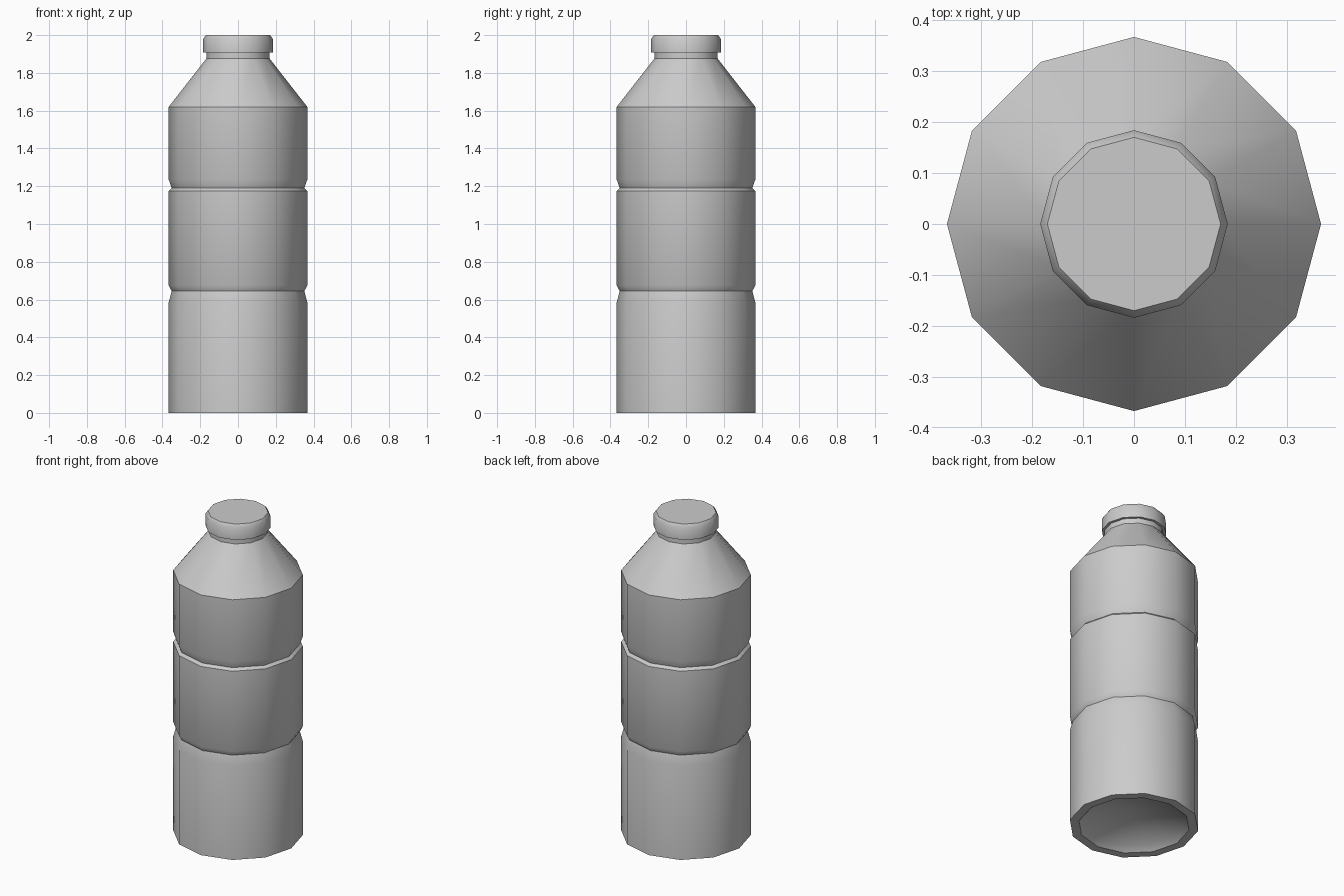
import bpy, bmesh, math

if "Cube" in bpy.data.objects:
    bpy.data.objects.remove(bpy.data.objects["Cube"])

SIDES = 12


def lathe(name, profile):
    """Spin (radius, z) points round z; radius 0 makes a pole, open ends are capped."""
    bm = bmesh.new()
    rings = []
    for r, z in profile:
        if r == 0:
            rings.append([bm.verts.new((0, 0, z))] * SIDES)
        else:
            rings.append([bm.verts.new((r * math.cos(2 * math.pi * i / SIDES),
                                        r * math.sin(2 * math.pi * i / SIDES), z))
                          for i in range(SIDES)])
    for a, b in zip(rings, rings[1:]):
        for i in range(SIDES):
            j = (i + 1) % SIDES
            quad = list(dict.fromkeys((a[i], a[j], b[j], b[i])))
            bm.faces.new(quad)
    for ring, (r, z) in ((rings[0], profile[0]), (rings[-1], profile[-1])):
        if r > 0:
            bm.faces.new(ring)
    bmesh.ops.recalc_face_normals(bm, faces=bm.faces)
    mesh = bpy.data.meshes.new(name)
    bm.to_mesh(mesh)
    bm.free()
    obj = bpy.data.objects.new(name, mesh)
    bpy.context.collection.objects.link(obj)
    bpy.ops.object.select_all(action='DESELECT')
    obj.select_set(True)
    bpy.context.view_layer.objects.active = obj
    bpy.ops.object.shade_smooth_by_angle(angle=math.radians(35))
    return obj


# Bottle: dished base, two grip grooves, sloping shoulder, neck
lathe("bottle_body", [
    (0, 0.10), (0.28, 0.03), (0.315, 0.0), (0.367, 0.0),
    (0.367, 0.585), (0.351, 0.645), (0.367, 0.675),
    (0.367, 1.175), (0.351, 1.19), (0.367, 1.235),
    (0.367, 1.62), (0.168, 1.875), (0.168, 1.907)])

# Screw cap with bevelled top edge
lathe("cap", [(0.184, 1.907), (0.184, 1.98), (0.17, 2.0)])
